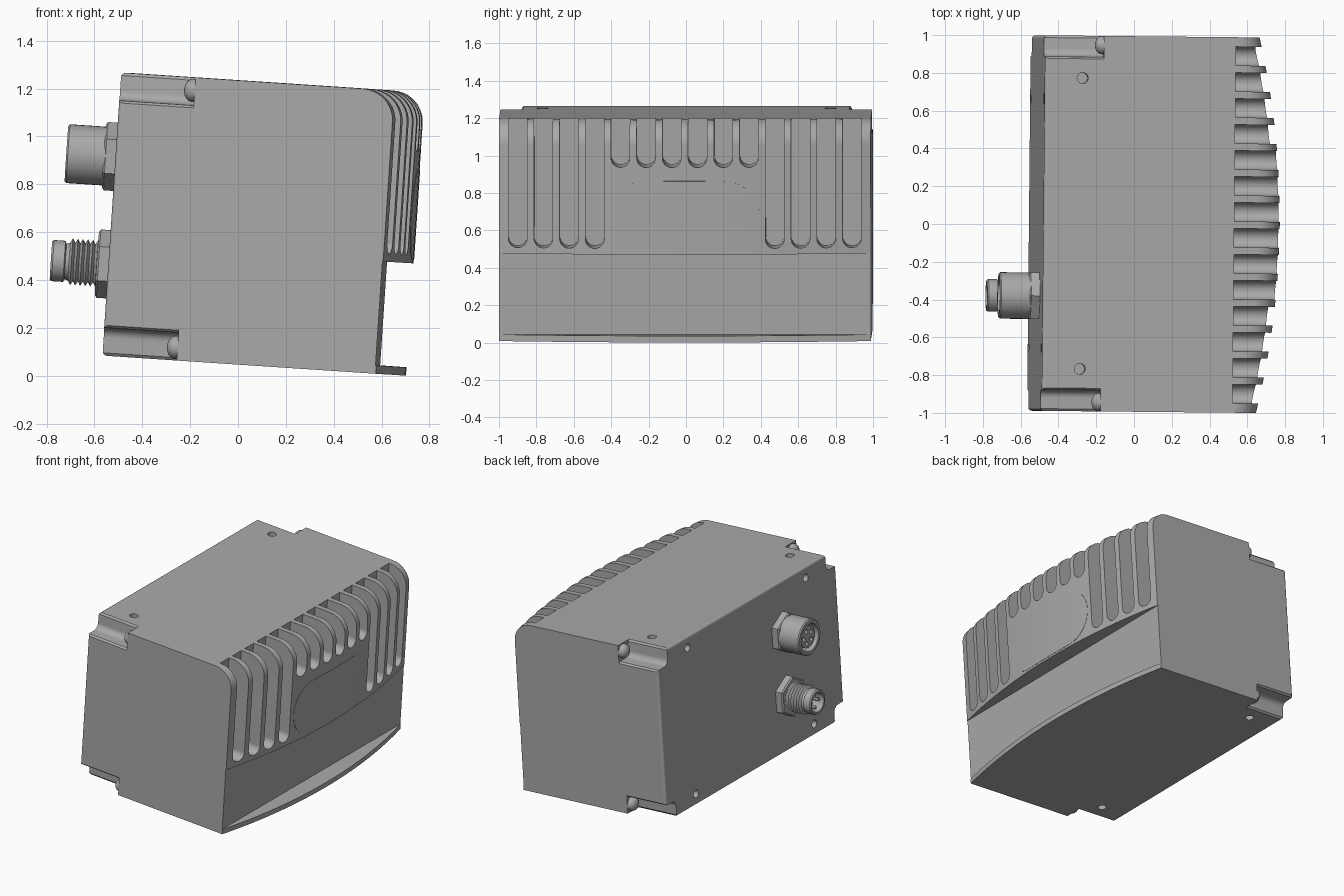
import bpy, bmesh, math
from mathutils import Matrix, Vector

if "Cube" in bpy.data.objects:
    bpy.data.objects.remove(bpy.data.objects["Cube"])

# Whole unit stands slightly tilted
TILT = (Matrix.Translation((0, 0, -0.003)) @ Matrix.Rotation(math.radians(-0.56), 4, 'Z')
        @ Matrix.Rotation(math.radians(3.8), 4, 'Y'))
BACK, SIDE, LOW, HIGH = -0.562, 0.994, 0.05, 1.235
MID, HALF = (LOW + HIGH) / 2, (HIGH - LOW) / 2
CROWN, SAG = 0.70, 0.117
RAD = (SIDE ** 2 + SAG ** 2) / (2 * SAG)

grey = bpy.data.materials.new("housing grey")
grey.use_nodes = True
grey.diffuse_color = (0.4, 0.4, 0.4, 1)
grey.node_tree.nodes["Principled BSDF"].inputs["Base Color"].default_value = (0.4, 0.4, 0.4, 1)


def make(name, bm):
    bmesh.ops.recalc_face_normals(bm, faces=bm.faces)
    mesh = bpy.data.meshes.new(name)
    bm.to_mesh(mesh)
    bm.free()
    mesh.materials.append(grey)
    obj = bpy.data.objects.new(name, mesh)
    bpy.context.collection.objects.link(obj)
    obj.matrix_world = TILT
    return obj


def prism(bm, pts, vec):
    base = bm.faces.new([bm.verts.new(p) for p in pts])
    top = bmesh.ops.extrude_face_region(bm, geom=[base], use_keep_orig=True)
    verts = [g for g in top["geom"] if isinstance(g, bmesh.types.BMVert)]
    bmesh.ops.translate(bm, verts=verts, vec=vec)


def boolean(obj, bm, operation):
    cutter = make("cutter", bm)
    cutter.hide_render = True
    mod = obj.modifiers.new("cut", 'BOOLEAN')
    mod.object, mod.operation, mod.solver = cutter, operation, 'EXACT'
    bpy.context.view_layer.update()
    old = obj.data
    new = bpy.data.meshes.new_from_object(obj.evaluated_get(bpy.context.evaluated_depsgraph_get()))
    obj.modifiers.clear()
    obj.data = new
    new.name = obj.name
    bpy.data.meshes.remove(old)
    bpy.data.objects.remove(cutter)


def smooth(obj, angle=30):
    bpy.ops.object.select_all(action='DESELECT')
    obj.select_set(True)
    bpy.context.view_layer.objects.active = obj
    bpy.ops.object.shade_smooth_by_angle(angle=math.radians(angle))
    obj.modifiers.new("even shading", 'WEIGHTED_NORMAL').keep_sharp = True


def crowned_block(offset=0.0):
    # Block with a bowed, top-rounded finned face and small back fillets
    bm = bmesh.new()
    n = 36
    ys = [SIDE * (2 * i / n - 1) for i in range(n + 1)]
    plan = [(BACK, -SIDE, LOW)]
    plan += [(CROWN + offset - RAD + math.sqrt(RAD ** 2 - y * y), y, LOW) for y in ys]
    plan.append((BACK, SIDE, LOW))
    prism(bm, plan, (0, 0, HIGH - LOW))
    crest = [e for e in bm.edges if all(v.co.z > HIGH - 0.01 and v.co.x > 0 for v in e.verts)]
    bmesh.ops.bevel(bm, geom=crest, offset=0.13, segments=10, profile=0.5, affect='EDGES')
    rear = [e for e in bm.edges if all(v.co.x < BACK + 0.001 for v in e.verts)]
    bmesh.ops.bevel(bm, geom=rear, offset=0.018, segments=4, profile=0.5, affect='EDGES')
    return bm


def circle(r, n=24):
    return [(r * math.cos(2 * math.pi * i / n), r * math.sin(2 * math.pi * i / n)) for i in range(n)]


def slot(bm, y, w, top, r, depth):
    # Groove outline, round at its lower end
    arc = [math.pi * (1 + i / 12) for i in range(13)]
    pts = [(depth, y + r * math.cos(a), w + r * math.sin(a)) for a in arc]
    pts += [(depth, y + r, top), (depth, y - r, top)]
    prism(bm, pts, (0.95 - depth, 0, 0))


# Housing with recess, cooling grooves, corner notches and holes
housing = make("housing", crowned_block())
cuts = bmesh.new()
prism(cuts, [(0.58, y, w) for y, w in ((-1.2, 0.085), (1.2, 0.085), (1.2, 0.52), (-1.2, 0.52))],
      (0.4, 0, 0))
for i in range(14):
    middle = 4 <= i <= 9
    slot(cuts, (i - 6.5) * 0.1375, 1.037 if middle else 0.602, 1.4, 0.05, 0.45)

inner = [(0.07 + 0.04 * math.sin(a), 0.075 + 0.04 * math.cos(a))
         for a in (math.pi / 2 * i / 5 for i in range(6))]
notch = [(-0.1, -0.1), (-0.1, 0.135), (0, 0.127), (0.012, 0.117)] + inner
notch += [(0.112, 0.012), (0.122, 0), (0.13, -0.1)]
for sy in (-1, 1):
    for sz in (-1, 1):
        prism(cuts, [(-0.75, sy * (SIDE - a), MID + sz * (HALF - b)) for a, b in notch], (0.5, 0, 0))
        prism(cuts, [(-0.362 + a, sy * 0.77 + b, MID + sz * (HALF + 0.02)) for a, b in circle(0.029)],
              (0, 0, -0.08 * sz))
        prism(cuts, [(BACK - 0.02, sy * 0.66 + a, MID + sz * 0.515 + b) for a, b in circle(0.027)],
              (0.08, 0, 0))
boolean(housing, cuts, 'DIFFERENCE')
smooth(housing)

# Thin oval badge plate following the bowed face
badge = make("oval_plate", crowned_block(0.002))
oval = bmesh.new()
pts = []
for side in (1, -1):
    for i in range(21):
        a = math.pi * (i / 20 - 0.5)
        pts.append((0.675, side * (0.21 + 0.19 * math.cos(a)), 0.724 + side * 0.19 * math.sin(a)))
prism(oval, pts, (0.2, 0, 0))
boolean(badge, oval, 'INTERSECT')
smooth(badge)


def turned(name, profile, y, w, steps=40, start=BACK):
    # Lathe a (distance outward, radius) profile about the rearward axis
    bm = bmesh.new()
    rings = []
    for d, r in profile:
        rings.append([bm.verts.new((start - d, y + r * math.sin(2 * math.pi * k / steps),
                                    w + r * math.cos(2 * math.pi * k / steps))) for k in range(steps)])
    for a, b in zip(rings, rings[1:]):
        for k in range(steps):
            j = (k + 1) % steps
            bm.faces.new((a[k], a[j], b[j], b[k]))
    bmesh.ops.remove_doubles(bm, verts=bm.verts, dist=1e-5)
    return make(name, bm)


# Screws in the corner notches
for sy, yn in ((-1, "front"), (1, "back")):
    for sz, zn in ((-1, "lower"), (1, "upper")):
        dome = [(-0.02, 0), (-0.02, 0.048)]
        dome += [(0.01 + 0.035 * math.sin(a), 0.048 * math.cos(a))
                 for a in (math.pi / 2 * i / 8 for i in range(9))]
        smooth(turned(f"{zn}_{yn}_screw", dome, sy * 0.945, MID + sz * 0.538, 24, -0.25))

# Connectors: hex nuts, socket and threaded plug
CY, SOCKET, PLUG = -0.385, 0.882, 0.432
for name, w in (("socket_nut", SOCKET), ("plug_nut", PLUG)):
    smooth(turned(name, [(-0.01, 0), (-0.01, 0.143), (0.046, 0.143), (0.054, 0.132), (0.054, 0)],
                  CY, w, 6))

socket = turned("socket", [(0.02, 0), (0.02, 0.123), (0.204, 0.123), (0.211, 0.116), (0.211, 0.095),
                           (0.12, 0.095), (0.12, 0.075), (0.195, 0.075), (0.195, 0)], CY, SOCKET)
holes = bmesh.new()
for cy, cw in circle(0.045, 5):
    prism(holes, [(BACK - 0.25, CY + cy + a, SOCKET + cw + b) for a, b in circle(0.015, 12)],
          (0.1, 0, 0))
boolean(socket, holes, 'DIFFERENCE')
smooth(socket)

thread = [(0.03, 0), (0.03, 0.08)]
for i in range(6):
    thread += [(0.055 + i * 0.021, 0.098), (0.065 + i * 0.021, 0.08)]
thread += [(0.185, 0.074), (0.19, 0.086), (0.238, 0.086), (0.246, 0.08), (0.246, 0.066),
           (0.15, 0.066), (0.15, 0)]
smooth(turned("threaded_plug", thread, CY, PLUG), 25)
for i, (cy, cw) in enumerate(circle(0.04, 4)):
    smooth(turned(f"plug_pin_{i + 1}", [(0.14, 0), (0.14, 0.011), (0.225, 0.011), (0.232, 0)],
                  CY + cy, PLUG + cw, 12))
